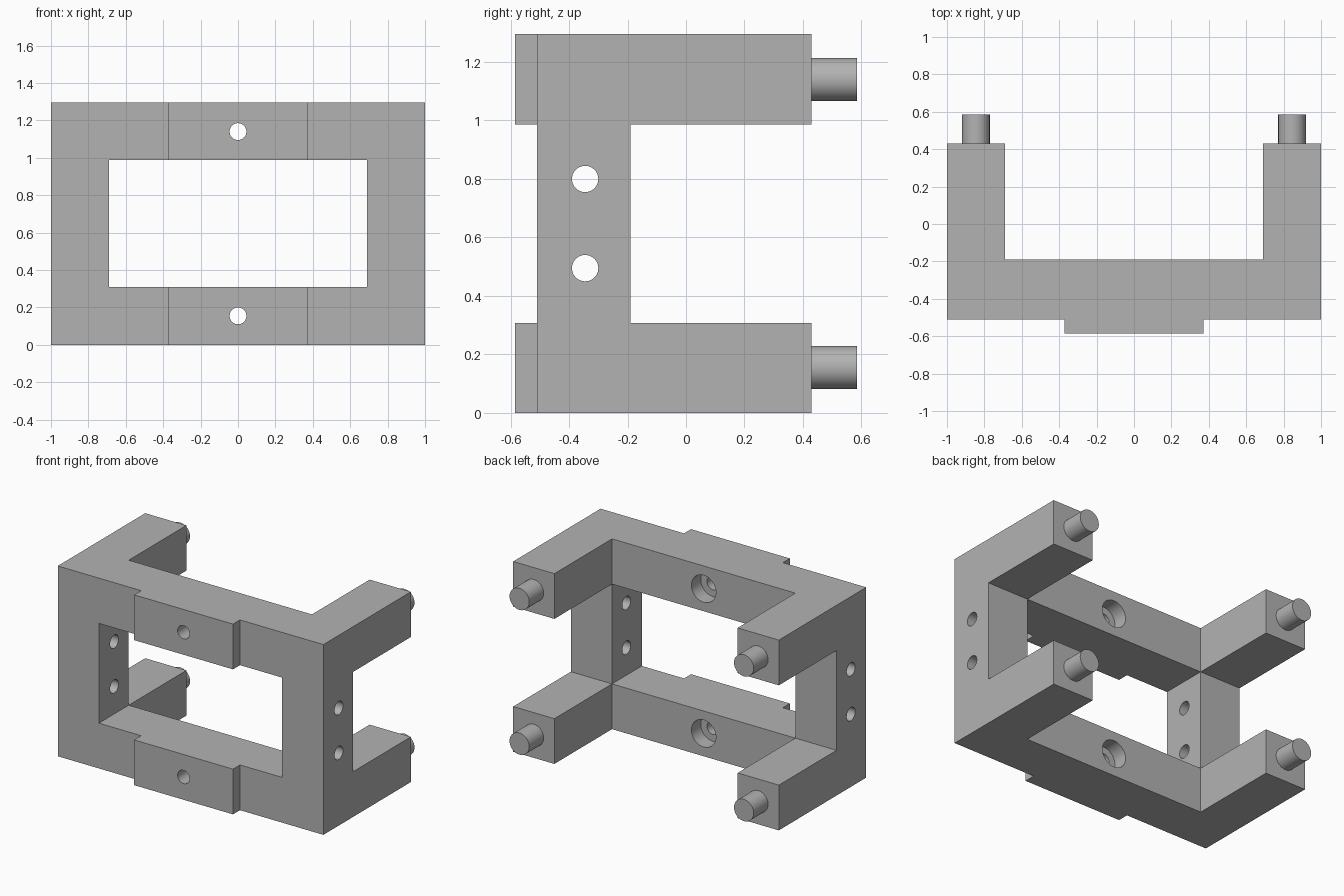
import bpy, bmesh
from math import radians
from mathutils import Matrix, Vector

cube = bpy.data.objects.get("Cube")
if cube:
    bpy.data.objects.remove(cube, do_unlink=True)

HEIGHT = 1.295
BAR = 0.308                      # height of the upper and lower bars
FRONT, BACK = -0.51, -0.19       # frame depth
PAD, ARM, TIP = -0.585, 0.43, 0.585
INNER = 0.69
LEVELS = (0.155, HEIGHT - 0.155)

grey = bpy.data.materials.new("plain grey")
grey.use_nodes = True
colour = (0.45, 0.45, 0.45, 1)
grey.diffuse_color = colour
grey.node_tree.nodes["Principled BSDF"].inputs["Base Color"].default_value = colour


def finish(name, bm):
    bmesh.ops.recalc_face_normals(bm, faces=bm.faces)
    mesh = bpy.data.meshes.new(name)
    bm.to_mesh(mesh)
    bm.free()
    mesh.materials.append(grey)
    obj = bpy.data.objects.new(name, mesh)
    bpy.context.collection.objects.link(obj)
    return obj


def box(name, low, high):
    low, high = Vector(low), Vector(high)
    bm = bmesh.new()
    place = Matrix.Translation((low + high) / 2) @ Matrix.Diagonal((*(high - low), 1))
    bmesh.ops.create_cube(bm, size=1, matrix=place)
    return finish(name, bm)


def rod(name, centre, radius, length, axis):
    bm = bmesh.new()
    turn = Matrix.Rotation(radians(90), 4, "Y" if axis == "X" else "X")
    bmesh.ops.create_cone(bm, cap_ends=True, segments=48, radius1=radius, radius2=radius,
                          depth=length, matrix=Matrix.Translation(centre) @ turn)
    return finish(name, bm)


def smooth(obj):
    bpy.ops.object.select_all(action="DESELECT")
    obj.select_set(True)
    bpy.context.view_layer.objects.active = obj
    bpy.ops.object.shade_smooth_by_angle(angle=radians(30))


# Bracket body: stepped U-shaped plan, mirrored and extruded upward
half = [(0.372, PAD), (0.372, FRONT), (1, FRONT), (1, ARM), (INNER, ARM), (INNER, BACK)]
plan = half + [(-x, y) for x, y in reversed(half)]
bm = bmesh.new()
base = bm.faces.new([bm.verts.new((x, y, 0)) for x, y in plan])
top = bmesh.ops.extrude_face_region(bm, geom=[base])["geom"]
bmesh.ops.translate(bm, vec=(0, 0, HEIGHT),
                    verts=[v for v in top if isinstance(v, bmesh.types.BMVert)])
body = finish("bracket_body", bm)

# Cutters: front window, gap between the arms, gap between the pads
low, high = BAR, HEIGHT - BAR
cutters = [
    box("window_cutter", (-INNER, -1, low), (INNER, 1, high)),
    box("arm_gap_cutter", (-2, BACK, low), (2, 1, high)),
    box("pad_gap_cutter", (-2, -1, low), (2, FRONT, high)),
]
# Counterbored screw holes in the bars
for z in LEVELS:
    cutters.append(rod("screw_hole_cutter", (0, -0.4, z), 0.045, 1, "Y"))
    cutters.append(rod("counterbore_cutter", (0, BACK, z), 0.092, 0.2, "Y"))
# Cross holes through both uprights
for z in (0.495, 0.8):
    cutters.append(rod("cross_hole_cutter", (0, -0.345, z), 0.045, 3, "X"))

for cutter in cutters:
    cutter.hide_render = True
    cut = body.modifiers.new(cutter.name, "BOOLEAN")
    cut.operation = "DIFFERENCE"
    cut.solver = "EXACT"
    cut.object = cutter

# Bake the cuts, then drop the cutters
bpy.context.view_layer.update()
graph = bpy.context.evaluated_depsgraph_get()
result = bpy.data.meshes.new_from_object(body.evaluated_get(graph))
body.modifiers.clear()
body.data = result
for cutter in cutters:
    bpy.data.objects.remove(cutter, do_unlink=True)
smooth(body)

# Locating pins on the four arm ends
for side, x in (("left", 0.845), ("right", -0.845)):
    for level, z in zip(("lower", "upper"), LEVELS):
        start = ARM - 0.02
        smooth(rod(f"{level}_{side}_pin", (x, (start + TIP) / 2, z), 0.074, TIP - start, "Y"))
